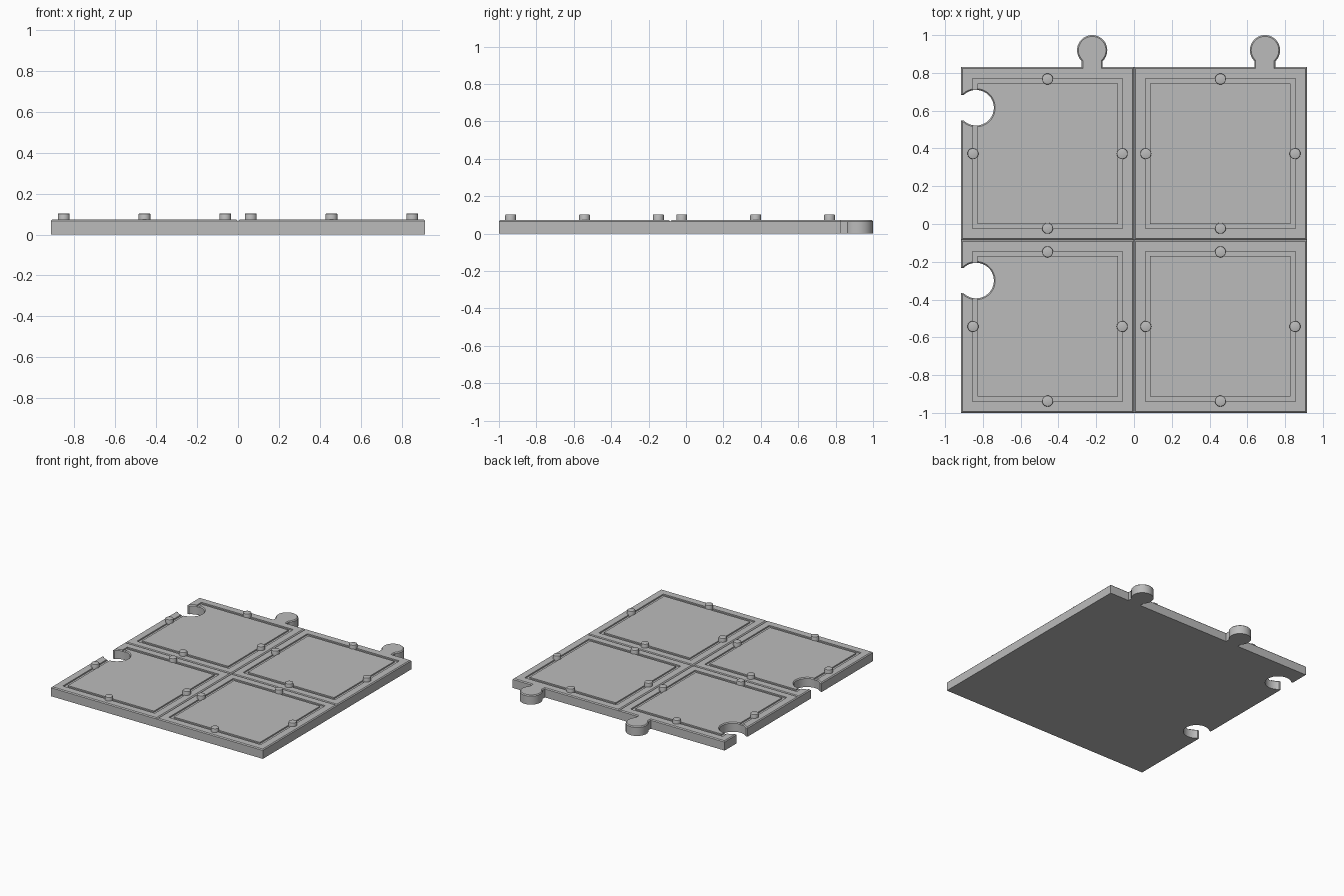
import bpy, bmesh, math
from mathutils import Matrix, Vector

TILE = 0.915          # side of one square
TOP = 0.073           # board thickness
CHAMFER = 0.007
SEAM_Y = -0.085
BACK, FRONT, SIDE = SEAM_Y + TILE, SEAM_Y - TILE, TILE
CENTRES = [(sx * TILE / 2, SEAM_Y + sy * TILE / 2) for sx in (-1, 1) for sy in (-1, 1)]

cube = bpy.data.objects.get("Cube")
if cube:
    bpy.data.objects.remove(cube, do_unlink=True)

grey = bpy.data.materials.new("plain grey")
grey.use_nodes = True
colour = (0.5, 0.5, 0.5, 1)
grey.diffuse_color = colour
grey.node_tree.nodes["Principled BSDF"].inputs["Base Color"].default_value = colour


def finish(bm, name):
    bmesh.ops.recalc_face_normals(bm, faces=bm.faces)
    mesh = bpy.data.meshes.new(name)
    bm.to_mesh(mesh)
    bm.free()
    mesh.materials.append(grey)
    obj = bpy.data.objects.new(name, mesh)
    bpy.context.collection.objects.link(obj)
    return obj


def activate(obj):
    bpy.ops.object.select_all(action='DESELECT')
    obj.select_set(True)
    bpy.context.view_layer.objects.active = obj


def arc(cx, cy, r, start, end, steps=40):
    angles = [math.radians(start + (end - start) * i / steps) for i in range(steps + 1)]
    return [(cx + r * math.cos(a), cy + r * math.sin(a)) for a in angles]


def knob(x):
    # rounded tab on the back edge, walked from right to left
    r, half = 0.08, 0.056
    a = math.degrees(math.acos(half / r))
    return [(x + half, BACK)] + arc(x, BACK + 0.09, r, -a, 180 + a) + [(x - half, BACK)]


def socket(y):
    # round notch in the left edge, walked from back to front
    r, half = 0.094, 0.067
    a = math.degrees(math.asin(half / r))
    return [(-SIDE, y + half)] + arc(-SIDE + 0.079, y, r, 180 - a, a - 180, 48) + [(-SIDE, y - half)]


# Board outline with knobs and sockets, extruded and chamfered along the top
outline = [(-SIDE, FRONT), (SIDE, FRONT), (SIDE, BACK)]
for x in (TILE / 2, -TILE / 2):
    outline += knob(x + 0.236)
outline.append((-SIDE, BACK))
for y in (TILE / 2, -TILE / 2):
    outline += socket(SEAM_Y + y + 0.243)

bm = bmesh.new()
base = bm.faces.new([bm.verts.new((x, y, 0)) for x, y in outline])
ext = bmesh.ops.extrude_face_region(bm, geom=[base], use_keep_orig=True)
top = [v for v in ext["geom"] if isinstance(v, bmesh.types.BMVert)]
bmesh.ops.translate(bm, verts=top, vec=(0, 0, TOP))
bmesh.ops.recalc_face_normals(bm, faces=bm.faces)
rim = [e for e in bm.edges if all(v.co.z > TOP / 2 for v in e.verts)]
bmesh.ops.bevel(bm, geom=rim, offset=CHAMFER, segments=1, affect='EDGES')
board = finish(bm, "puzzle_board")


def cut(cutter):
    mod = board.modifiers.new("cut", 'BOOLEAN')
    mod.operation, mod.solver, mod.object = 'DIFFERENCE', 'EXACT', cutter
    activate(board)
    bpy.ops.object.modifier_apply(modifier=mod.name)
    bpy.data.objects.remove(cutter, do_unlink=True)


# Square groove on each tile
for cx, cy in CENTRES:
    bm = bmesh.new()
    low, high = TOP - 0.01, TOP + 0.02
    rings = []
    for half, z in ((0.397, low), (0.397, high), (0.372, high), (0.372, low)):
        rings.append([bm.verts.new((cx + sx * half, cy + sy * half, z))
                      for sx, sy in ((-1, -1), (1, -1), (1, 1), (-1, 1))])
    for i in range(4):
        a, b = rings[i], rings[(i + 1) % 4]
        for j in range(4):
            k = (j + 1) % 4
            bm.faces.new((a[j], a[k], b[k], b[j]))
    cut(finish(bm, "groove_cutter"))

# V-shaped seams between the tiles
for angle in (0, math.pi / 2):
    bm = bmesh.new()
    side = 0.008 * math.sqrt(2)
    place = (Matrix.Translation(Vector((0, SEAM_Y, TOP))) @ Matrix.Rotation(angle, 4, 'Z')
             @ Matrix.Rotation(math.pi / 4, 4, 'X') @ Matrix.Diagonal((3, side, side, 1)))
    bmesh.ops.create_cube(bm, size=1, matrix=place)
    cut(finish(bm, "seam_cutter"))

activate(board)
bpy.ops.object.shade_smooth_by_angle(angle=math.radians(25))

# Round studs at the middle of each groove side
for cx, cy in CENTRES:
    for dx, dy in ((1, 0), (-1, 0), (0, 1), (0, -1)):
        bm = bmesh.new()
        spot = Matrix.Translation((cx + dx * 0.395, cy + dy * 0.395, 0.081))
        bmesh.ops.create_cone(bm, cap_ends=True, segments=32, radius1=0.029, radius2=0.029,
                              depth=0.044, matrix=spot)
        rim = [e for e in bm.edges if all(v.co.z > 0.09 for v in e.verts)]
        bmesh.ops.bevel(bm, geom=rim, offset=0.005, segments=2, profile=0.5, affect='EDGES')
        stud = finish(bm, "stud")
        activate(stud)
        bpy.ops.object.shade_smooth_by_angle(angle=math.radians(40))
